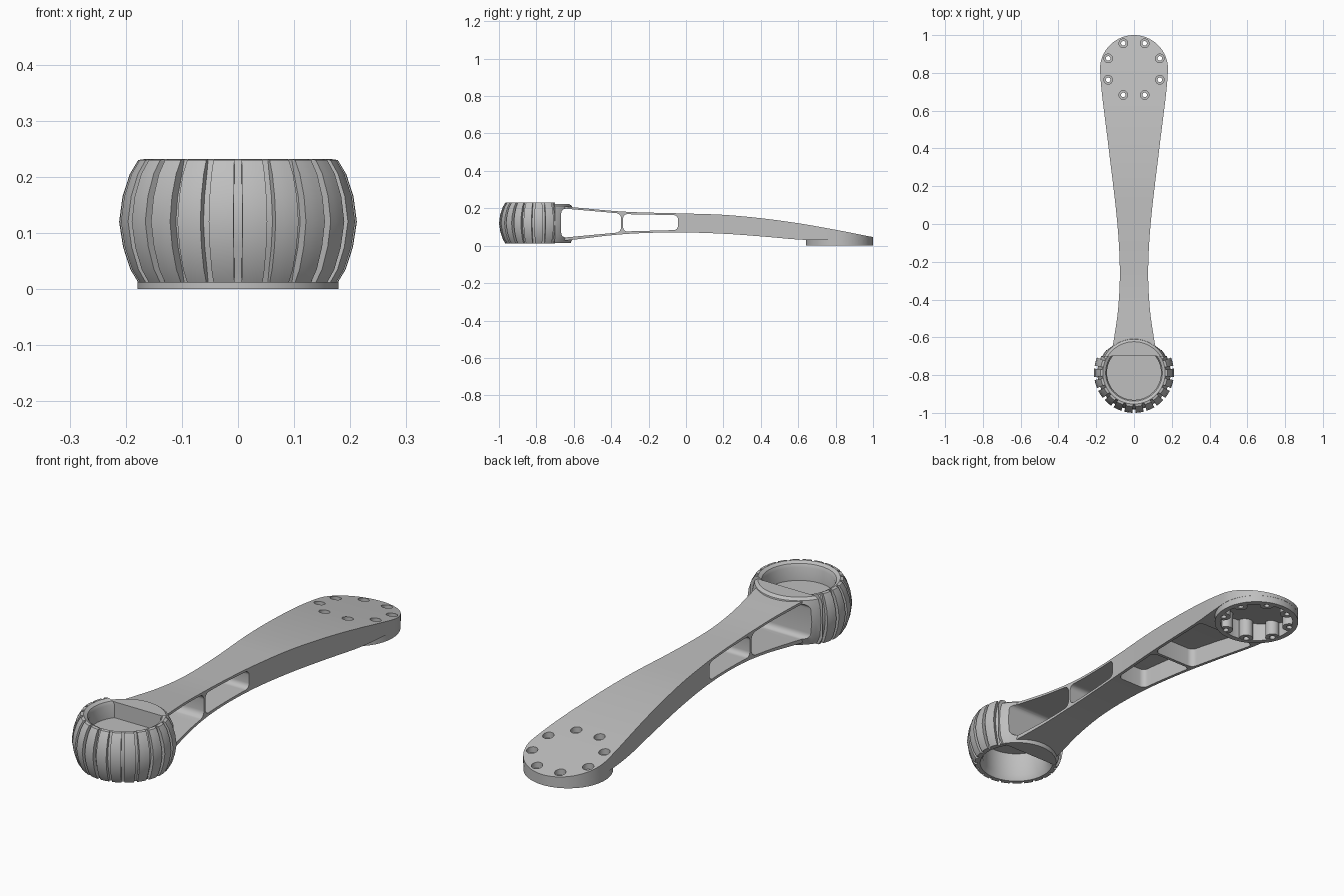
import bpy, bmesh, math
from mathutils import Vector

if "Cube" in bpy.data.objects:
    bpy.data.objects.remove(bpy.data.objects["Cube"])

grey = bpy.data.materials.new("plain_grey")
grey.use_nodes = True
COLOUR = (0.52, 0.52, 0.52, 1)
grey.diffuse_color = COLOUR
grey.node_tree.nodes["Principled BSDF"].inputs["Base Color"].default_value = COLOUR

RING_Y, CUT_Y = -0.788, -0.70      # ring centre and flat dividing plane
BASE_Y, BASE_R = 0.82, 0.18        # mounting base

# Smooth key curves along the arm: half width, top height, bottom height
WIDTH = [(-.7, .122), (-.6, .105), (-.45, .084), (-.25, .075), (0, .088),
         (.4, .134), (.7, .171), (.82, .18), (.9, .18)]
TOP = [(-.7, .215), (-.62, .207), (-.33, .182), (0, .172), (.2, .165),
       (.4, .147), (.6, .12), (.8, .085), (1, .046)]
BOTTOM = [(-.7, .022), (-.62, .03), (-.33, .062), (-.05, .071), (.2, .064),
          (.4, .05), (.6, .033), (.7, .03), (1, .03)]


def curve(keys, y):
    """Cubic interpolation through key points."""
    n = len(keys)
    i = max(k for k in range(n - 1) if k == 0 or keys[k][0] <= y)

    def slope(k):
        a, b = keys[max(k - 1, 0)], keys[min(k + 1, n - 1)]
        return (b[1] - a[1]) / (b[0] - a[0])
    (y0, v0), (y1, v1) = keys[i], keys[i + 1]
    h = y1 - y0
    t = (y - y0) / h
    return ((2 * t**3 - 3 * t**2 + 1) * v0 + (t**3 - 2 * t**2 + t) * h * slope(i)
            + (3 * t**2 - 2 * t**3) * v1 + (t**3 - t**2) * h * slope(i + 1))


def finish(bm, name):
    bmesh.ops.remove_doubles(bm, verts=bm.verts, dist=1e-5)
    bmesh.ops.recalc_face_normals(bm, faces=bm.faces)
    mesh = bpy.data.meshes.new(name)
    bm.to_mesh(mesh)
    bm.free()
    mesh.materials.append(grey)
    ob = bpy.data.objects.new(name, mesh)
    bpy.context.collection.objects.link(ob)
    return ob


def bridge(bm, rows, closed):
    """Skin a list of closed vertex loops."""
    n = len(rows[0])
    for a, b in zip(rows, rows[1:] + rows[:1] if closed else rows[1:]):
        for i in range(n):
            bm.faces.new((a[i], a[(i + 1) % n], b[(i + 1) % n], b[i]))
    if not closed:
        bm.faces.new(rows[0])
        bm.faces.new(rows[-1])


def loft(name, ys, width, low, high, corner=0):
    """Rectangular sections along y, optionally with rounded end corners."""
    bm = bmesh.new()
    rows = []
    for y in ys:
        w, a, b = width(y), low(y), high(y)
        rows.append([bm.verts.new((x, y, z)) for x, z in
                     ((-w, a), (w, a), (w, b), (-w, b))])
    bridge(bm, rows, False)
    if corner:
        ends = [bm.edges.get((r[i], r[j])) for r in (rows[0], rows[-1])
                for i, j in ((1, 2), (3, 0))]
        bmesh.ops.bevel(bm, geom=ends, offset=corner, segments=5,
                        profile=0.5, affect='EDGES')
    return finish(bm, name)


def window(name, points, radius):
    """Rounded hole shape in the side plane, running across x."""
    bm = bmesh.new()
    rows = [[bm.verts.new((x, y, z)) for y, z in points] for x in (-.4, .4)]
    bridge(bm, rows, False)
    edges = [bm.edges.get(pair) for pair in zip(*rows)]
    bmesh.ops.bevel(bm, geom=edges, offset=radius, segments=6,
                    profile=0.5, affect='EDGES')
    return finish(bm, name)


def cylinders(name, specs, segments=24):
    """Upright cylinders given as (x, y, radius, low, high)."""
    bm = bmesh.new()
    for x, y, r, a, b in specs:
        rows = [[bm.verts.new((x + r * math.cos(t), y + r * math.sin(t), z))
                 for t in (math.tau * k / segments for k in range(segments))]
                for z in (a, b)]
        bridge(bm, rows, False)
    return finish(bm, name)


def revolve(name, columns, keep_front):
    """Revolve (angle, closed profile) columns and slice at the flat plane."""
    bm = bmesh.new()
    rows = [[bm.verts.new((r * math.sin(t), RING_Y - r * math.cos(t), z))
             for r, z in profile] for t, profile in columns]
    bridge(bm, rows, True)
    bmesh.ops.remove_doubles(bm, verts=bm.verts, dist=1e-5)
    bmesh.ops.bisect_plane(bm, geom=bm.verts[:] + bm.edges[:] + bm.faces[:],
                           plane_co=Vector((0, CUT_Y, 0)), plane_no=Vector((0, 1, 0)),
                           clear_outer=keep_front, clear_inner=not keep_front)
    bmesh.ops.holes_fill(bm, edges=[e for e in bm.edges if e.is_boundary], sides=0)
    return finish(bm, name)


def combine(target, other, operation):
    mod = target.modifiers.new(operation.lower(), 'BOOLEAN')
    mod.operation, mod.solver, mod.object = operation, 'EXACT', other
    bpy.context.view_layer.objects.active = target
    bpy.ops.object.modifier_apply(modifier=mod.name)
    bpy.data.objects.remove(other)


def disc(radius):
    return lambda y: max(.003, math.sqrt(max(0, radius**2 - (y - BASE_Y)**2)))


def span(a, b, n):
    return [a + (b - a) * k / n for k in range(n + 1)]


def arc(radius, start):
    return [BASE_Y + radius * math.sin(math.radians(a)) for a in span(start, 90, 24)]


def top(y):
    return curve(TOP, y)


def bottom(y):
    return curve(BOTTOM, y)


def arm_width(y):
    return disc(BASE_R)(y) if y > BASE_Y else curve(WIDTH, y)


# Curved arm with its round base
arm = loft("arm", span(-.695, .8, 50) + arc(BASE_R, 0), arm_width, bottom, top)
combine(arm, cylinders("base", [(0, BASE_Y, .1795, 0, .036)], 64), 'UNION')

# Rounded collar behind the ring
collar_shape = [(0, .015), (.172, .015), (.185, .05), (.19, .12),
                (.186, .18), (.178, .212), (.165, .222), (0, .222)]
collar = revolve("collar", [(math.tau * k / 64, collar_shape) for k in range(64)], False)
combine(arm, collar, 'UNION')

# Side windows
combine(arm, window("front_window", [(-.667, .042), (-.347, .072), (-.347, .172),
                                     (-.667, .2)], .026), 'DIFFERENCE')
combine(arm, window("rear_window", [(-.336, .076), (-.043, .084), (-.043, .163),
                                    (-.336, .169)], .022), 'DIFFERENCE')

# Hollows beneath the arm and base
for start, end in ((-.02, .25), (.265, .62)):
    pocket = loft("pocket", span(start, end, 12), lambda y: arm_width(y) - .014,
                  lambda y: -.1, lambda y: top(y) - .014, .025)
    combine(arm, pocket, 'DIFFERENCE')
cavity = loft("base_cavity", arc(.156, -90), disc(.156),
              lambda y: -.1, lambda y: top(y) - .02)
combine(arm, cavity, 'DIFFERENCE')

# Screw bosses with stepped holes
spots = [(.148 * math.cos(a), BASE_Y + .148 * math.sin(a))
         for a in (math.tau * (k + .5) / 8 for k in range(8))]
combine(arm, cylinders("bosses", [(x, y, .03, .002, top(y + .03) - .004)
                                  for x, y in spots]), 'UNION')
combine(arm, cylinders("screw_holes", [(x, y, .012, -.1, .3) for x, y in spots]),
        'DIFFERENCE')
combine(arm, cylinders("counterbores", [(x, y, .023, top(y) - .022, .3)
                                        for x, y in spots]), 'DIFFERENCE')

# Barrel ring with upright tread grooves
outer = [(.178, .012), (.192, .035), (.205, .075), (.212, .12),
         (.206, .165), (.193, .205), (.178, .23)]
inner = [(.165, .232), (.15, .224), (.143, .21), (.143, .035), (.156, .012)]
tread = outer + inner
groove = [(r - (.01 if r < .18 else .018), z) for r, z in outer] + inner
STEP, HALF = math.tau / 22, .037
columns = []
for k in range(22):
    a = k * STEP
    columns += [(a - HALF, groove), (a + HALF, groove)]
    columns += [(t, tread) for t in span(a + HALF, a + STEP - HALF, 3)]
ring = revolve("tread_ring", columns, True)

# Plate closing the inside of the ring
plate_shape = [(0, .14), (.146, .14), (.146, .152), (0, .152)]
plate = revolve("ring_floor", [(math.tau * k / 48, plate_shape) for k in range(48)], True)

for ob in (arm, ring, plate):
    bpy.ops.object.select_all(action='DESELECT')
    ob.select_set(True)
    bpy.context.view_layer.objects.active = ob
    bpy.ops.object.shade_smooth_by_angle()
